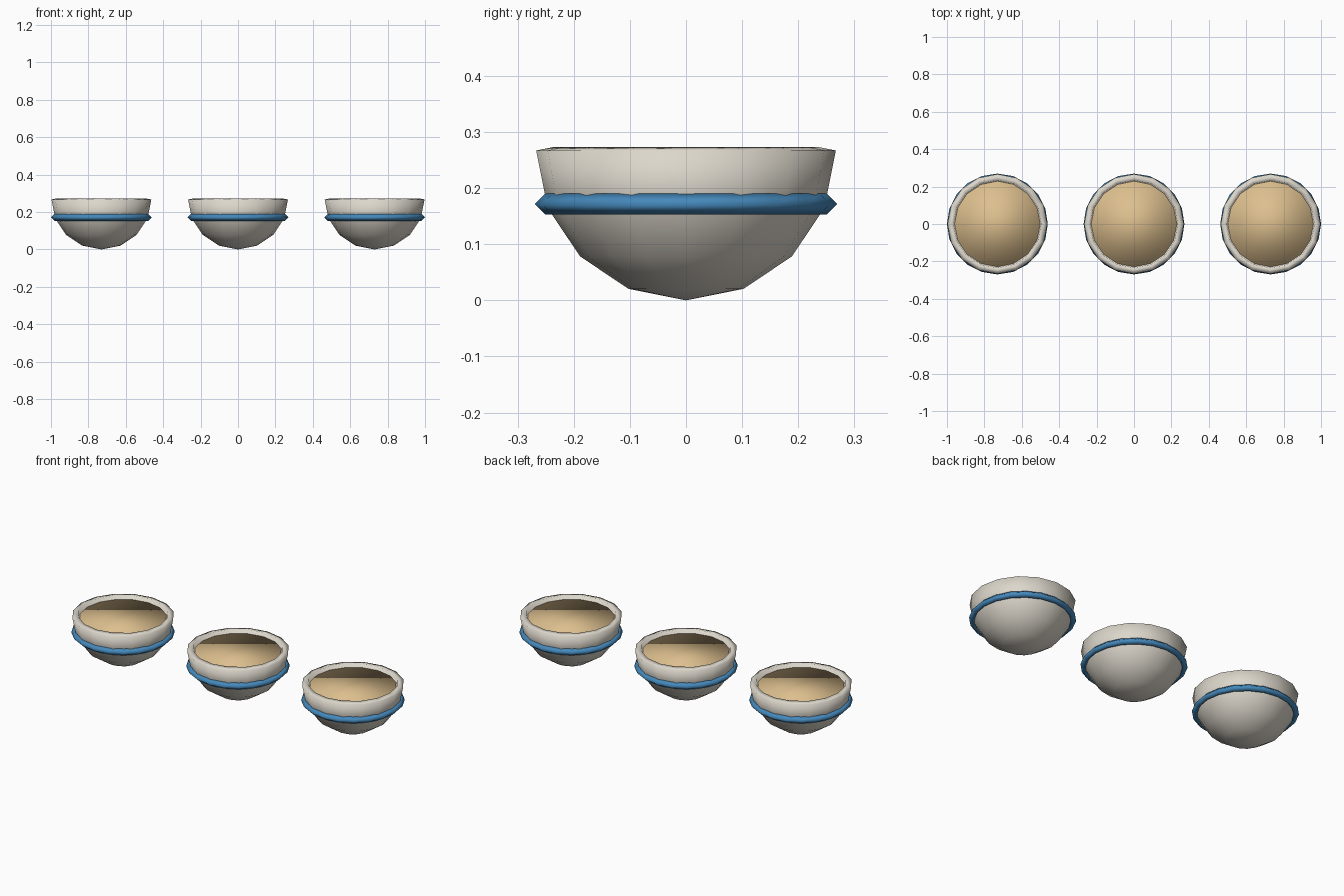
import bpy, bmesh, math

if "Cube" in bpy.data.objects:
    bpy.data.objects.remove(bpy.data.objects["Cube"])

def mat(name, rgb):
    m = bpy.data.materials.new(name)
    m.diffuse_color = (*rgb, 1)
    m.use_nodes = True
    m.node_tree.nodes["Principled BSDF"].inputs["Base Color"].default_value = m.diffuse_color
    return m

ivory = mat("ivory", (0.72, 0.68, 0.60))
blue = mat("blue", (0.06, 0.25, 0.50))
tan = mat("tan", (0.72, 0.52, 0.27))

R = 0.267

def finish(name, material):
    o = bpy.context.object
    o.name = name
    o.data.materials.append(material)
    bpy.ops.object.shade_smooth()
    return o

def bowl(x, label):
    # hemispherical shell with wall thickness
    bpy.ops.mesh.primitive_uv_sphere_add(segments=16, ring_count=8, radius=R, location=(x, 0, R))
    shell = finish("bowl_" + label, ivory)
    bm = bmesh.new()
    bm.from_mesh(shell.data)
    bmesh.ops.delete(bm, geom=[v for v in bm.verts if v.co.z > 0.01], context='VERTS')
    bm.to_mesh(shell.data)
    bm.free()
    s = shell.modifiers.new("wall", 'SOLIDIFY')
    s.thickness = 0.033
    s.offset = -1
    # painted band around the bowl
    bpy.ops.mesh.primitive_torus_add(major_segments=20, minor_segments=4, major_radius=0.2505,
                                     minor_radius=0.019, location=(x, 0, 0.1715))
    finish("band_" + label, blue)
    # filling just below the rim
    bpy.ops.mesh.primitive_cylinder_add(vertices=16, radius=0.229, depth=0.02, location=(x, 0, 0.242))
    finish("filling_" + label, tan)

for x, label in ((-0.7305, "left"), (0, "middle"), (0.7305, "right")):
    bowl(x, label)
